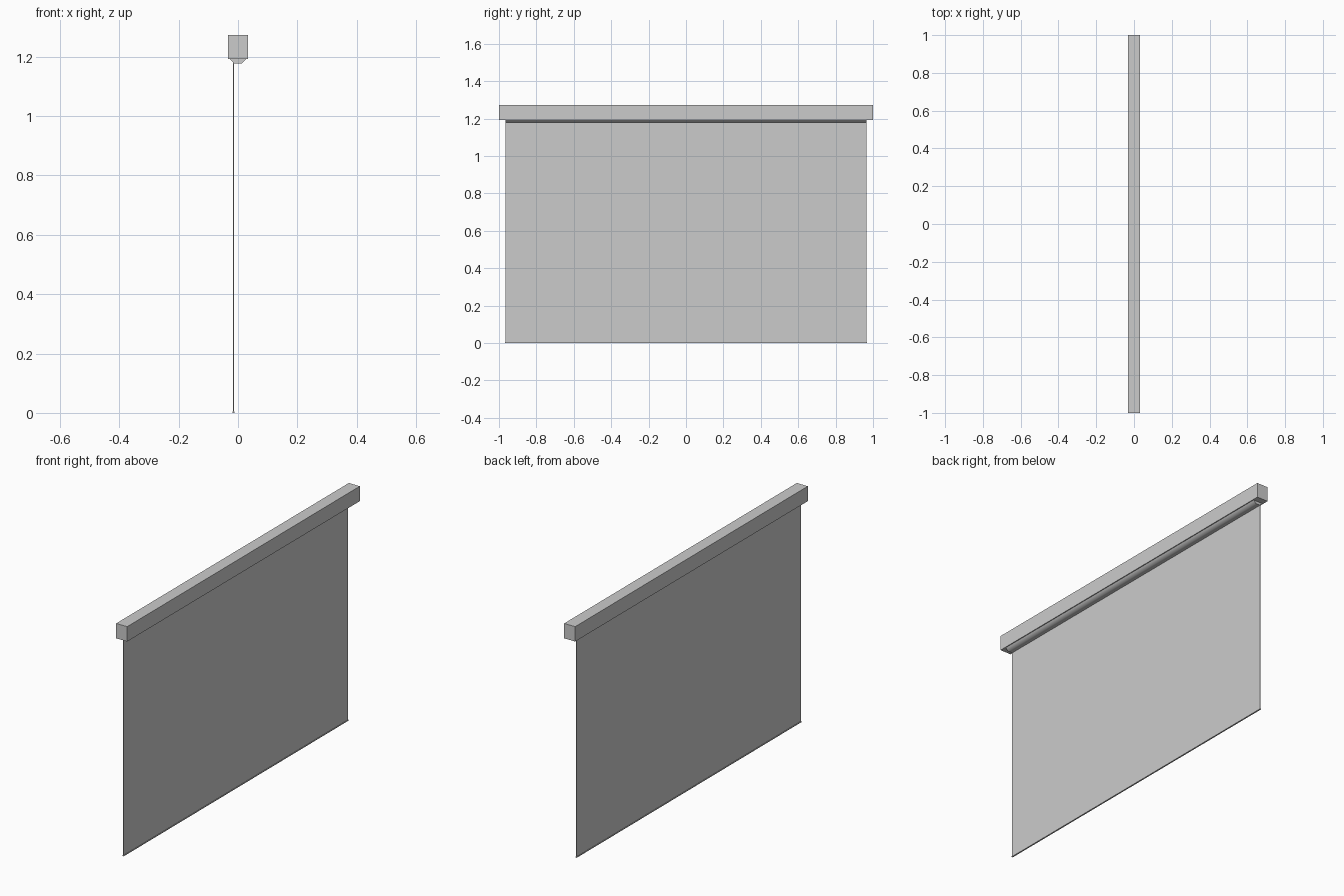
import bpy
from math import pi

if "Cube" in bpy.data.objects:
    bpy.data.objects.remove(bpy.data.objects["Cube"])


def box(name, x0, x1, half_y, z0, z1):
    bpy.ops.mesh.primitive_cube_add(size=1, location=((x0 + x1) / 2, 0, (z0 + z1) / 2))
    ob = bpy.context.object
    ob.name = name
    ob.scale = (x1 - x0, 2 * half_y, z1 - z0)
    bpy.ops.object.transform_apply(location=False, rotation=False, scale=True)
    return ob


# Headrail that hides most of the roller
box("headrail", -0.033, 0.033, 1.0, 1.193, 1.274)

# Fabric roll, its lower facets showing under the headrail
R_FLAT = 0.032
bpy.ops.mesh.primitive_cylinder_add(vertices=8, radius=R_FLAT / 0.92388, depth=1.93,
                                    location=(0, 0, 1.178 + R_FLAT))
roll = bpy.context.object
roll.name = "fabric_roll"
roll.rotation_euler = (pi / 2, 0, pi / 8 * 0)
# turn the octagon so a flat side faces down
for v in roll.data.vertices:
    x, y = v.co.x, v.co.y
    c, s = 0.92388, 0.38268
    v.co.x, v.co.y = c * x - s * y, s * x + c * y
bpy.ops.object.shade_smooth_by_angle(angle=pi / 3)

# Hanging sheet and its hem bar
box("shade_sheet", -0.0165, -0.0135, 0.965, 0.004, 1.195)
box("hem_bar", -0.019, -0.011, 0.967, 0.0, 0.005)
